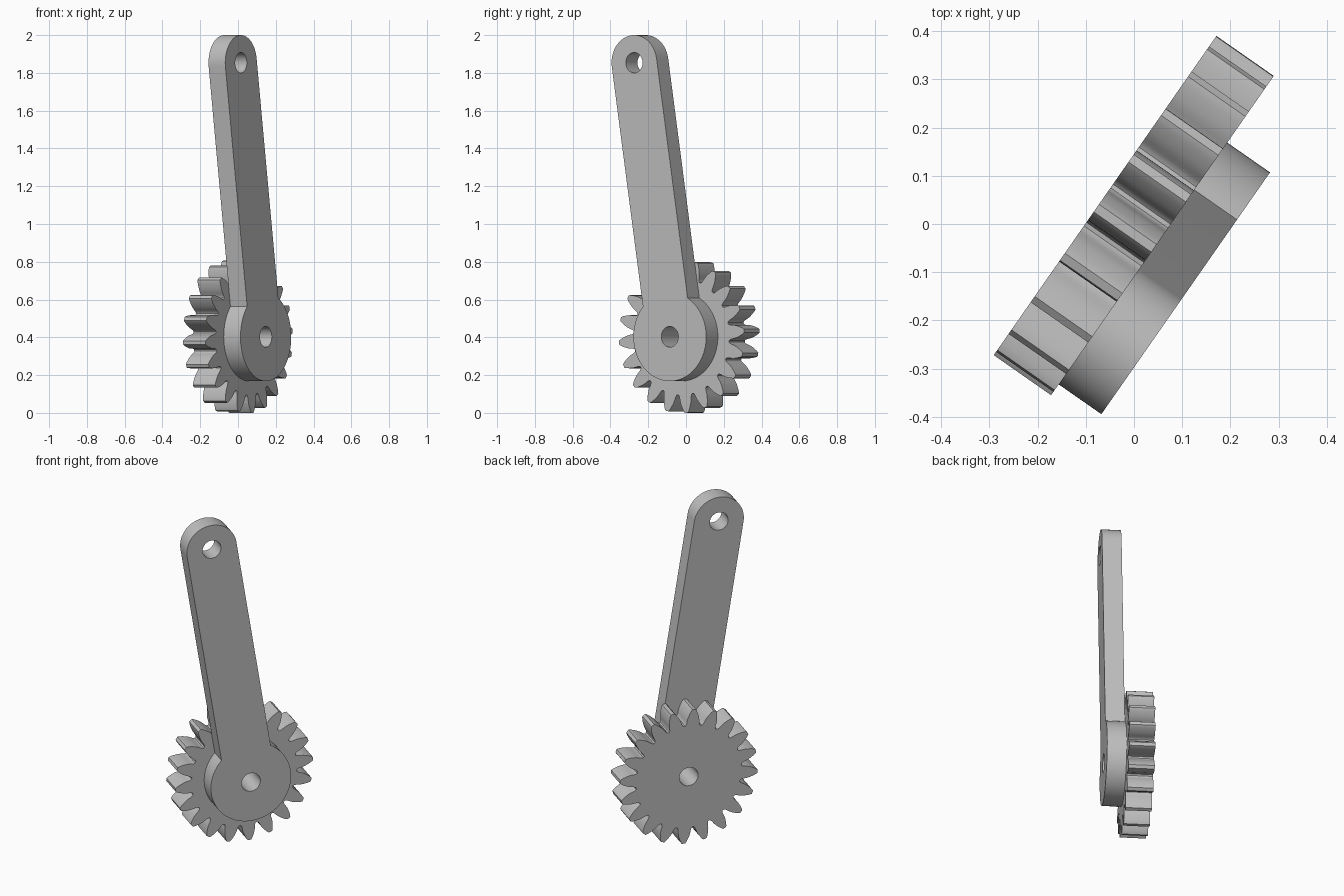
import bpy, bmesh, math
from mathutils import Matrix, Vector

if "Cube" in bpy.data.objects:
    bpy.data.objects.remove(bpy.data.objects["Cube"])

steel = bpy.data.materials.new("grey metal")
steel.diffuse_color = (0.52, 0.52, 0.52, 1)
steel.use_nodes = True
steel.node_tree.nodes["Principled BSDF"].inputs["Base Color"].default_value = steel.diffuse_color

# Shared frame: local x runs along the gear face, local y is up, local z is the axle
U = Vector((0.572, 0.820, 0)).normalized()
UP = Vector((0, 0, 1))
N = U.cross(UP)
FRAME = Matrix((U, UP, N)).transposed().to_4x4()
ORIGIN = Vector((-0.06, 0.059, 0.403))


def arc(cx, cy, r, a0, a1, n):
    return [(cx + r * math.cos(a0 + (a1 - a0) * i / n),
             cy + r * math.sin(a0 + (a1 - a0) * i / n)) for i in range(n + 1)]


def circle(cx, cy, r, n=48):
    return arc(cx, cy, r, 0, math.tau, n)[:-1]


def plate(name, loops, start, depth):
    """Extrude an outline with holes along the axle."""
    cu = bpy.data.curves.new(name, 'CURVE')
    cu.dimensions = '2D'
    cu.fill_mode = 'BOTH'
    cu.extrude = depth / 2
    for pts in loops:
        sp = cu.splines.new('POLY')
        sp.points.add(len(pts) - 1)
        for p, (x, y) in zip(sp.points, pts):
            p.co = (x, y, 0, 1)
        sp.use_cyclic_u = True
    ob = bpy.data.objects.new(name, cu)
    bpy.context.collection.objects.link(ob)
    bpy.ops.object.select_all(action='DESELECT')
    ob.select_set(True)
    bpy.context.view_layer.objects.active = ob
    bpy.ops.object.convert(target='MESH')
    ob = bpy.context.object
    bm = bmesh.new()
    bm.from_mesh(ob.data)
    bmesh.ops.remove_doubles(bm, verts=bm.verts, dist=1e-5)
    bmesh.ops.recalc_face_normals(bm, faces=bm.faces)
    bm.transform(Matrix.Translation(ORIGIN) @ FRAME
                 @ Matrix.Translation((0, 0, start + depth / 2)))
    bm.to_mesh(ob.data)
    bm.free()
    ob.data.materials.clear()
    ob.data.materials.append(steel)
    bpy.ops.object.shade_smooth_by_angle(angle=math.radians(30))
    return ob


# Gear: one half tooth flank (radius, half angle), mirrored and repeated
TEETH = 20
FLANK = [(0.309, 0.142), (0.315, 0.126), (0.325, 0.115), (0.337, 0.107),
         (0.350, 0.097), (0.362, 0.084), (0.375, 0.068), (0.388, 0.051),
         (0.398, 0.036), (0.404, 0.024)]
gear = []
for k in range(TEETH):
    a = math.radians(4.5) + k * math.tau / TEETH
    tooth = [(r, -h) for r, h in FLANK] + [(r, h) for r, h in reversed(FLANK)]
    gear += [(r * math.cos(a + h), r * math.sin(a + h)) for r, h in tooth]
plate("gear", [gear, circle(0, 0, 0.055)], 0, 0.145)

# Lever arm: round hub, straight bar and rounded end, leaning from the axle
HUB, HALF = 0.235, 0.146
tip = Vector((-0.23, 1.451))
lean, length = math.atan2(tip.y, tip.x), tip.length
a = math.asin(HALF / HUB)
outline = (arc(0, 0, HUB, a, math.tau - a, 72)
           + arc(length, 0, HALF, -math.pi / 2, math.pi / 2, 36))
c, s = math.cos(lean), math.sin(lean)
outline = [(x * c - y * s, x * s + y * c) for x, y in outline]
plate("lever_arm", [outline, circle(0, 0, 0.055), circle(tip.x, tip.y, 0.054)],
      0.145, 0.108)
